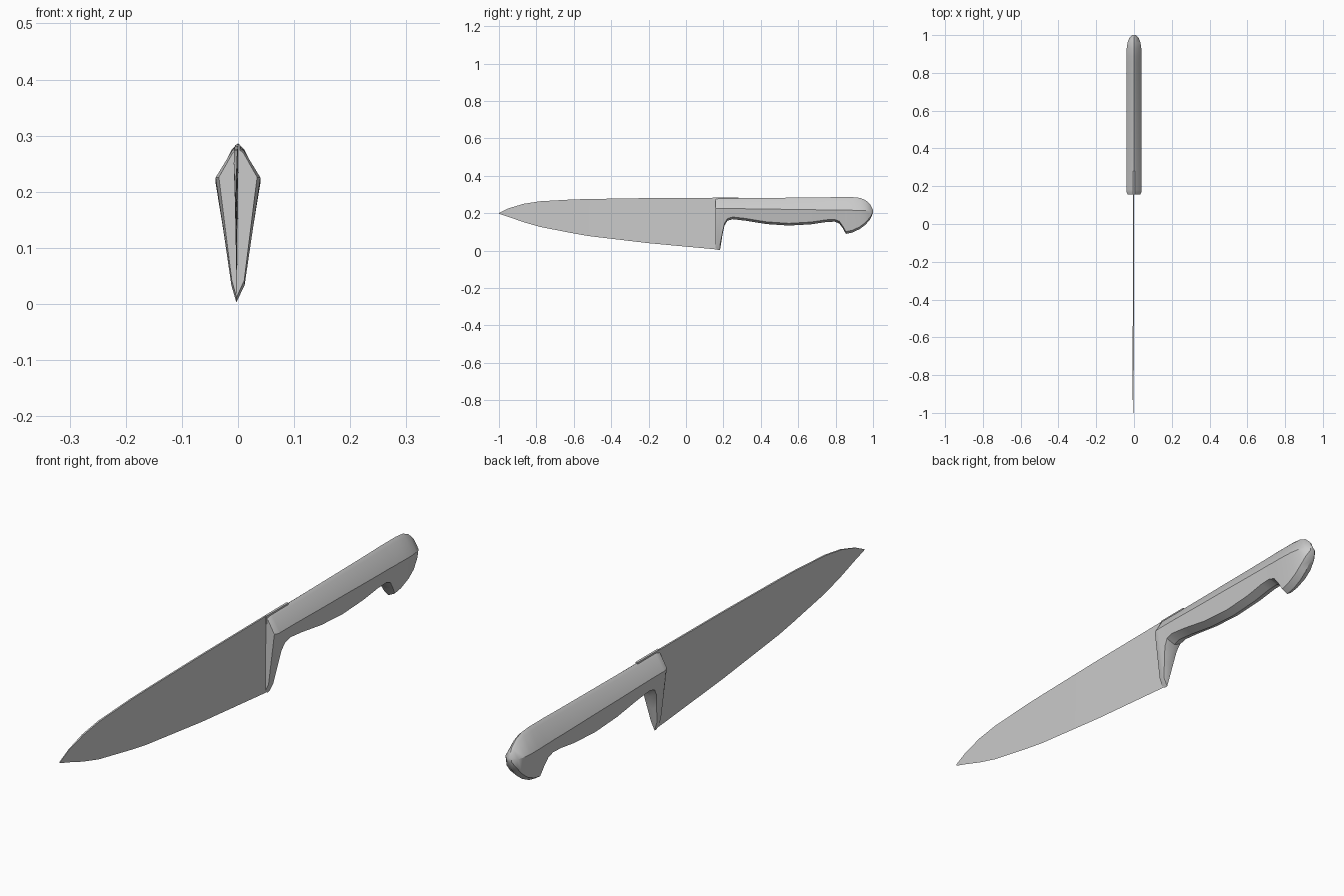
import bpy, bmesh, math

cube = bpy.data.objects.get("Cube")
if cube:
    bpy.data.objects.remove(cube, do_unlink=True)

# One grey for blade and handle
grey = bpy.data.materials.new("plain grey")
grey.use_nodes = True
colour = (0.6, 0.6, 0.6, 1)
grey.diffuse_color = colour
grey.node_tree.nodes["Principled BSDF"].inputs["Base Color"].default_value = colour


def loft(name, rings, angle):
    """Skin a list of equal closed rings and cap both ends."""
    bm = bmesh.new()
    loops = [[bm.verts.new(p) for p in ring] for ring in rings]
    n = len(loops[0])
    for a, b in zip(loops, loops[1:]):
        for i in range(n):
            j = (i + 1) % n
            bm.faces.new((a[i], a[j], b[j], b[i]))
    bm.faces.new(loops[0])
    bm.faces.new(loops[-1])
    bmesh.ops.remove_doubles(bm, verts=bm.verts, dist=0.0002)
    bmesh.ops.recalc_face_normals(bm, faces=bm.faces)
    mesh = bpy.data.meshes.new(name)
    bm.to_mesh(mesh)
    bm.free()
    mesh.materials.append(grey)
    obj = bpy.data.objects.new(name, mesh)
    bpy.context.collection.objects.link(obj)
    bpy.ops.object.select_all(action="DESELECT")
    obj.select_set(True)
    bpy.context.view_layer.objects.active = obj
    bpy.ops.object.shade_smooth_by_angle(angle=math.radians(angle))
    return obj


# Blade: thin wedge, (y, spine height, edge height)
blade_profile = [
    (-1.0, 0.201, 0.197), (-0.95, 0.226, 0.181), (-0.87, 0.25, 0.153),
    (-0.78, 0.264, 0.127), (-0.6, 0.274, 0.092), (-0.52, 0.276, 0.078),
    (-0.2, 0.281, 0.04), (0.17, 0.283, 0.006),
]


def blade_ring(y, top, edge):
    centre = -0.002 - 0.003 * max(0, -y)
    t = 0.003 if y > -0.9 else 0.0015
    return [(centre - t, y, top), (centre + t, y, top), (centre, y, edge)]


loft("blade", [blade_ring(*s) for s in blade_profile], 20)

# Tang: narrow strip along the top of the handle
loft("tang", [[(-0.004, y, 0.255), (0.004, y, 0.255), (0.004, y, 0.284),
               (-0.004, y, 0.284)] for y in (0.155, 0.28)], 20)

# Handle: (y, top, widest height, bottom, width factor)
handle_profile = [
    (0.157, 0.277, 0.226, 0.012, 0.85), (0.172, 0.281, 0.225, 0.003, 1),
    (0.182, 0.281, 0.225, 0.004, 1), (0.195, 0.281, 0.225, 0.085, 1),
    (0.206, 0.281, 0.225, 0.135, 1), (0.222, 0.281, 0.225, 0.16, 1),
    (0.25, 0.281, 0.225, 0.168, 1), (0.32, 0.281, 0.224, 0.16, 1),
    (0.43, 0.282, 0.222, 0.142, 1), (0.55, 0.283, 0.221, 0.134, 1),
    (0.67, 0.284, 0.219, 0.141, 1), (0.75, 0.285, 0.218, 0.153, 1),
    (0.795, 0.286, 0.218, 0.155, 1), (0.82, 0.286, 0.217, 0.145, 1),
    (0.838, 0.286, 0.217, 0.12, 1), (0.855, 0.286, 0.217, 0.09, 1),
    (0.89, 0.286, 0.216, 0.097, 1), (0.93, 0.282, 0.215, 0.116, 0.97),
    (0.96, 0.27, 0.214, 0.139, 0.86), (0.985, 0.248, 0.213, 0.168, 0.62),
    (1.0, 0.218, 0.211, 0.202, 0.25),
]


def handle_ring(y, top, mid, bottom, k):
    low = bottom + min(0.03 if y < 0.19 else 0.012, 0.3 * (mid - bottom))
    low_w = 0.012 + 0.14 * (low - 0.035)
    shoulder = top - 0.15 * (top - mid)
    half = [(0.011 * k, shoulder), (0.04 * k, mid), (low_w * k, low)]
    right = [(x, y, z) for x, z in half]
    left = [(-x, y, z) for x, z in reversed(half)]
    return [(0, y, top)] + right + [(-0.003 * k, y, bottom)] + left


loft("handle", [handle_ring(*s) for s in handle_profile], 32)
